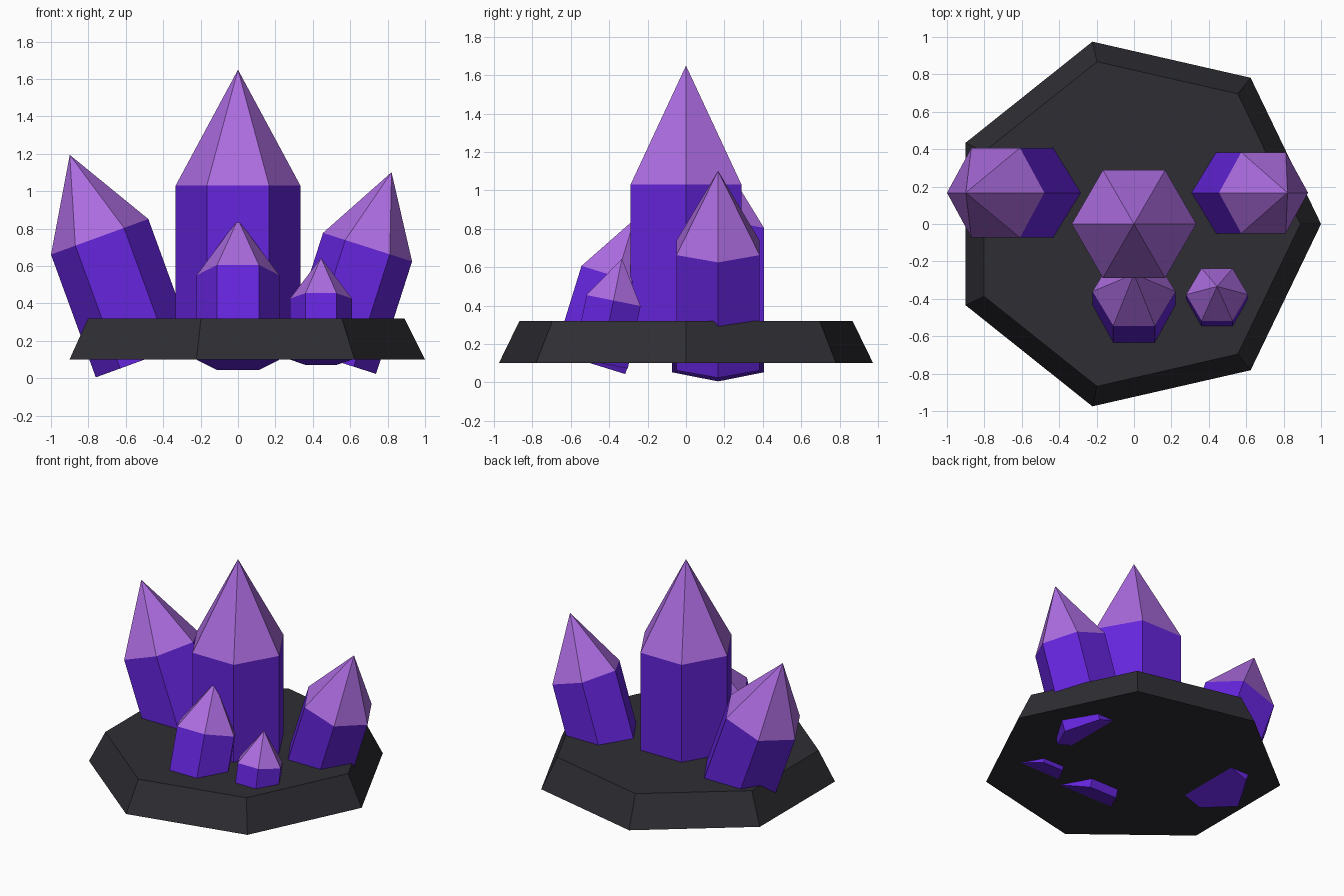
import bpy, bmesh, math
from mathutils import Matrix, Vector

if "Cube" in bpy.data.objects:
    bpy.data.objects.remove(bpy.data.objects["Cube"])


def material(name, color):
    m = bpy.data.materials.new(name)
    m.diffuse_color = (*color, 1)
    m.use_nodes = True
    m.node_tree.nodes["Principled BSDF"].inputs["Base Color"].default_value = m.diffuse_color
    return m


stone = material("dark stone", (0.027, 0.027, 0.034))
violet = material("deep violet", (0.13, 0.018, 0.72))
lilac = material("lilac tip", (0.41, 0.15, 0.74))


def loft(name, sides, rings, mats, matrix=Matrix()):
    """Stack of (radius, z) polygons; zero radius makes a point.
    Each band of faces takes the material of the same index."""
    bm = bmesh.new()
    loops = []
    for r, z in rings:
        n = sides if r > 0 else 1
        loops.append([bm.verts.new((r * math.cos(math.tau * i / n),
                                    r * math.sin(math.tau * i / n), z))
                      for i in range(n)])
    bm.faces.new(loops[0][::-1])
    for band, (lo, hi) in enumerate(zip(loops, loops[1:])):
        for i in range(sides):
            j = (i + 1) % sides
            top = [hi[0]] if len(hi) == 1 else [hi[j], hi[i]]
            f = bm.faces.new([lo[i], lo[j]] + top)
            f.material_index = min(band, len(mats) - 1)
    if len(loops[-1]) > 1:
        bm.faces.new(loops[-1])
    bm.transform(matrix)
    bm.normal_update()
    mesh = bpy.data.meshes.new(name)
    bm.to_mesh(mesh)
    bm.free()
    for m in mats:
        mesh.materials.append(m)
    ob = bpy.data.objects.new(name, mesh)
    bpy.context.collection.objects.link(ob)
    return ob


def crystal(name, base, radius, length, tilt=0.0, axis='X'):
    place = Matrix.Translation(Vector(base)) @ Matrix.Rotation(tilt, 4, axis)
    loft(name, 6, [(radius, 0), (radius, length * 0.6), (0, length)],
         [violet, lilac], place)


# Seven-sided tapered rock slab
loft("rock_base", 7, [(1.0, 0.1), (0.89, 0.32)], [stone])

# Hexagonal crystals, leaning out to the sides or in towards the middle
crystal("centre_crystal", (0, 0, 0.104), 0.333, 1.546)
crystal("left_crystal", (-0.5, 0.167, 0.1), 0.277, 1.165, -0.35, 'Y')
crystal("right_crystal", (0.5, 0.167, 0.1), 0.25, 1.052, 0.31, 'Y')
crystal("front_crystal", (0, -0.5, 0.1), 0.222, 0.785, -0.3)
crystal("small_crystal", (0.444, -0.444, 0.1), 0.166, 0.555, -0.2)
